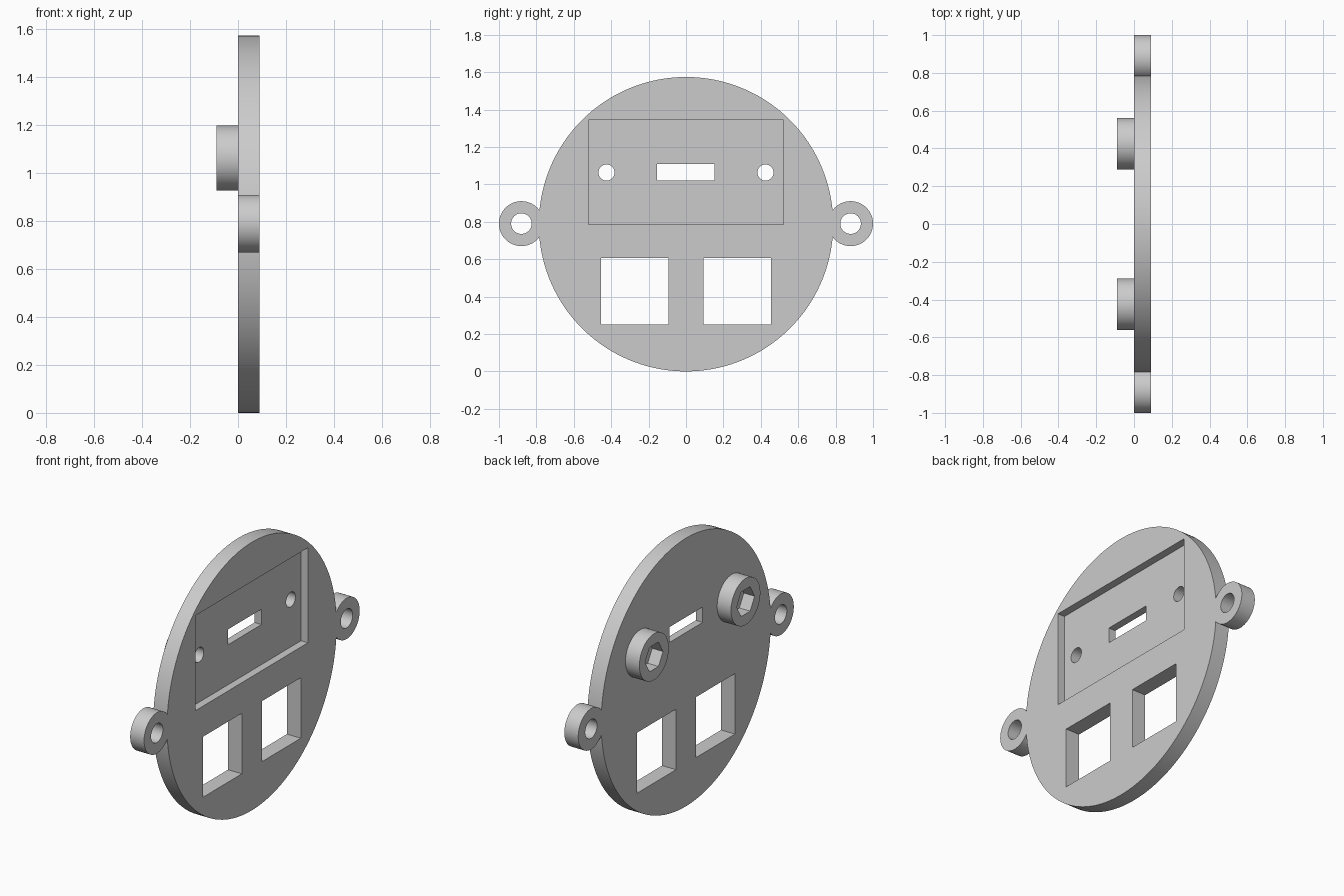
import bpy
import math

cube = bpy.data.objects.get("Cube")
if cube:
    bpy.data.objects.remove(cube, do_unlink=True)

grey = bpy.data.materials.new("plain grey")
grey.use_nodes = True
colour = (0.6, 0.6, 0.6, 1)
grey.diffuse_color = colour
grey.node_tree.nodes["Principled BSDF"].inputs["Base Color"].default_value = colour

THICK = 0.09      # plate depth, from x = 0 to x = THICK
MID = 0.787       # height of the plate centre
SCREW_Y, SCREW_Z = 0.425, 1.063


def disc(name, radius, y, z, x0, x1, sides=96, turn=0):
    """Cylinder lying along x."""
    bpy.ops.mesh.primitive_cylinder_add(
        vertices=sides, radius=radius, depth=x1 - x0,
        location=((x0 + x1) / 2, y, z), rotation=(turn, math.pi / 2, 0))
    return finish(name)


def block(name, y0, y1, z0, z1, x0, x1):
    bpy.ops.mesh.primitive_cube_add(
        size=1, location=((x0 + x1) / 2, (y0 + y1) / 2, (z0 + z1) / 2))
    bpy.context.object.scale = (x1 - x0, y1 - y0, z1 - z0)
    return finish(name)


def finish(name):
    obj = bpy.context.object
    obj.name = name
    bpy.ops.object.transform_apply(location=True, rotation=True, scale=True)
    obj.data.materials.append(grey)
    return obj


def combine(target, tool, operation):
    """Apply a boolean and discard the tool object."""
    mod = target.modifiers.new(operation.lower(), "BOOLEAN")
    mod.operation, mod.solver, mod.object = operation, "EXACT", tool
    bpy.context.view_layer.objects.active = target
    bpy.ops.object.modifier_apply(modifier=mod.name)
    bpy.data.objects.remove(tool, do_unlink=True)


# Round plate with a mounting ear and a screw boss on each side
plate = disc("mounting_plate", MID, 0, MID, 0, THICK, sides=160)
for side in (-1, 1):
    combine(plate, disc("ear", 0.12, side * 0.88, 0.79, 0, THICK), "UNION")
    combine(plate, disc("boss", 0.136, side * SCREW_Y, SCREW_Z, -0.09, 0.02), "UNION")

# Shallow rectangular recess and its slot
combine(plate, block("recess", -0.522, 0.52, 0.785, 1.343, 0.045, 0.2), "DIFFERENCE")
combine(plate, block("slot", -0.155, 0.153, 1.02, 1.11, -0.2, 0.2), "DIFFERENCE")

# Holes, hexagonal nut pockets and square windows on both sides
for side in (-1, 1):
    combine(plate, disc("ear_hole", 0.055, side * 0.88, 0.79, -0.2, 0.2, 48), "DIFFERENCE")
    combine(plate, disc("screw_hole", 0.043, side * SCREW_Y, SCREW_Z, -0.2, 0.2, 48), "DIFFERENCE")
    combine(plate, disc("nut_pocket", 0.083, side * SCREW_Y, SCREW_Z, -0.2, -0.02, 6), "DIFFERENCE")
    y0, y1 = sorted((side * 0.093, side * 0.454))
    combine(plate, block("window", y0, y1, 0.25, 0.605, -0.2, 0.2), "DIFFERENCE")

# Smooth rims, sharp edges
bpy.ops.object.select_all(action="DESELECT")
plate.select_set(True)
bpy.context.view_layer.objects.active = plate
bpy.ops.object.shade_smooth_by_angle(angle=math.radians(30))
